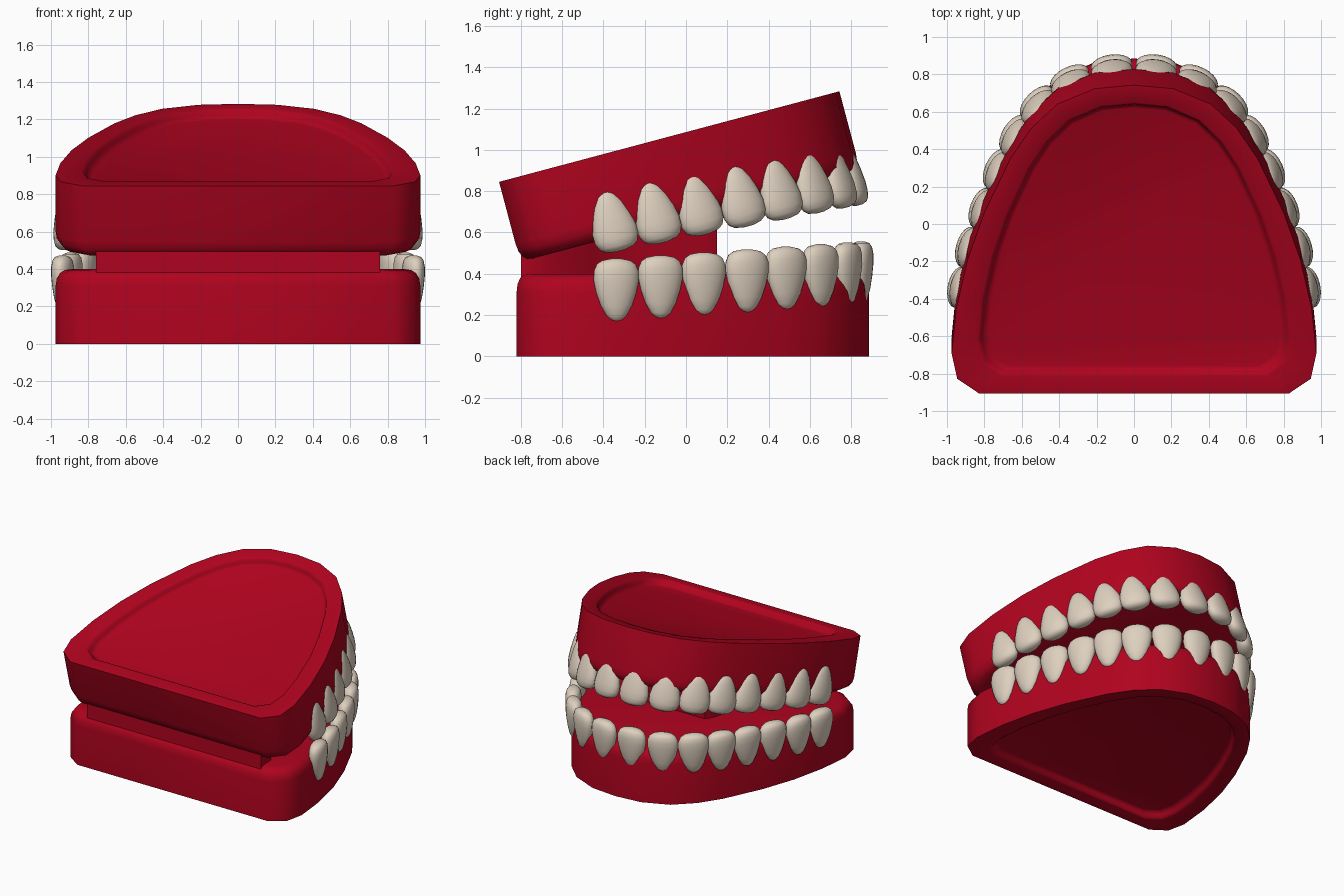
import bpy, bmesh, math
from mathutils import Matrix, Vector

cube = bpy.data.objects.get("Cube")
if cube:
    bpy.data.objects.remove(cube, do_unlink=True)


def make_material(name, rgb):
    mat = bpy.data.materials.new(name)
    mat.use_nodes = True
    mat.diffuse_color = (*rgb, 1)
    mat.node_tree.nodes["Principled BSDF"].inputs["Base Color"].default_value = (*rgb, 1)
    return mat


GUM = make_material("gum_red", (0.43, 0.001, 0.013))
ENAMEL = make_material("tooth_ivory", (0.73, 0.63, 0.52))

# Places a lower-jaw part into the mirrored, tilted upper jaw
UPPER = (Matrix.Translation((0, -0.905, 0.845)) @ Matrix.Rotation(math.radians(14.9), 4, 'X')
         @ Matrix.Translation((0, 0.82, 0)) @ Matrix.Diagonal((1, 1, -1, 1)))


def finish(name, bm, mat, matrix=Matrix(), angle=50):
    bmesh.ops.transform(bm, matrix=matrix, verts=bm.verts)
    bmesh.ops.recalc_face_normals(bm, faces=bm.faces)
    mesh = bpy.data.meshes.new(name)
    bm.to_mesh(mesh)
    bm.free()
    mesh.materials.append(mat)
    for poly in mesh.polygons:
        poly.use_smooth = True
    mesh.set_sharp_from_angle(angle=math.radians(angle))
    obj = bpy.data.objects.new(name, mesh)
    bpy.context.scene.collection.objects.link(obj)
    return obj


def loft(rings):
    """Skin a stack of closed rings and cap both ends."""
    bm = bmesh.new()
    loops = [[bm.verts.new(p) for p in ring] for ring in rings]
    for a, b in zip(loops, loops[1:]):
        for i in range(len(a)):
            j = (i + 1) % len(a)
            bm.faces.new((a[i], a[j], b[j], b[i]))
    bm.faces.new(loops[0])
    bm.faces.new(loops[-1])
    return bm


def mirrored(half):
    """Close a half outline, given from front to back, across x = 0."""
    return half + [(-x, y) for x, y in reversed(half) if x > 0]


# Arch outline of one jaw
ARCH = mirrored([(0, 0.885), (0.21, 0.865), (0.41, 0.78), (0.55, 0.645), (0.66, 0.48),
                 (0.80, 0.18), (0.89, -0.08), (0.95, -0.35), (0.975, -0.6),
                 (0.945, -0.74), (0.83, -0.82)])

# Inset and height pairs: recessed floor, cove, flat rim, wall, rounded gum edge
JAW_SECTION = [(0.195, 0.05), (0.175, 0.045), (0.16, 0.028), (0.15, 0.008), (0.135, 0),
               (0, 0), (0, 0.31), (0.006, 0.35), (0.025, 0.38), (0.05, 0.395), (0.085, 0.4)]


def jaw_ring(inset, z):
    sx, sy = 1 - inset / 0.97, 1 - inset / 1.2
    return [(x * sx, 0.03 + (y - 0.03) * sy, z) for x, y in ARCH]


# Tooth: height along the tooth and girth, root to crown
TOOTH_SECTION = [(-1, 0.06), (-0.95, 0.25), (-0.82, 0.45), (-0.5, 0.69), (-0.1, 0.88),
                 (0.3, 1), (0.6, 0.99), (0.82, 0.86), (0.94, 0.62), (1, 0.2)]
TOOTH_SPOTS = [(0.122, 0.86), (0.35, 0.793), (0.53, 0.66), (0.655, 0.49),
               (0.75, 0.3), (0.83, 0.09), (0.905, -0.12), (0.95, -0.335)]


def tooth_mesh(width, depth, height, sides=20):
    turns = [2 * math.pi * i / sides for i in range(sides)]
    return loft([[(width * r * math.cos(t), depth * r ** 0.8 * math.sin(t), height * z)
                  for t in turns] for z, r in TOOTH_SECTION])


def build_jaw(label, matrix, sink):
    finish(label + "_gum", loft([jaw_ring(*s) for s in JAW_SECTION]), GUM, matrix)
    for n, (x, y) in enumerate(TOOTH_SPOTS):
        # Turn each tooth along the arch using its neighbours
        before = Vector(TOOTH_SPOTS[n - 1] if n else (-x, y))
        after = Vector(TOOTH_SPOTS[min(n + 1, len(TOOTH_SPOTS) - 1)])
        along = after - before
        turn = math.atan2(along.y, along.x)
        for side, sign in (("left", 1), ("right", -1)):
            place = (Matrix.Translation((sign * x, y, 0.345 + 0.07 * y))
                     @ Matrix.Rotation(sign * turn, 4, 'Z')
                     @ Matrix.Translation((0, -sink, 0)))
            finish(f"{label}_tooth_{side}_{n + 1}", tooth_mesh(0.112, 0.058, 0.152),
                   ENAMEL, matrix @ place, 80)


build_jaw("lower", Matrix(), 0.012)
build_jaw("upper", UPPER, 0.025)

# Hinge block joining the jaws, narrowing forward, with a top that follows the tilt
HINGE = mirrored([(0.27, 0.15), (0.31, 0.08), (0.37, -0.22), (0.52, -0.45),
                  (0.75, -0.66), (0.76, -0.8)])
finish("hinge_block", loft([[(x, y, 0.37) for x, y in HINGE],
                            [(x, y, 0.55 + 0.266 * (y + 0.8)) for x, y in HINGE]]), GUM)
